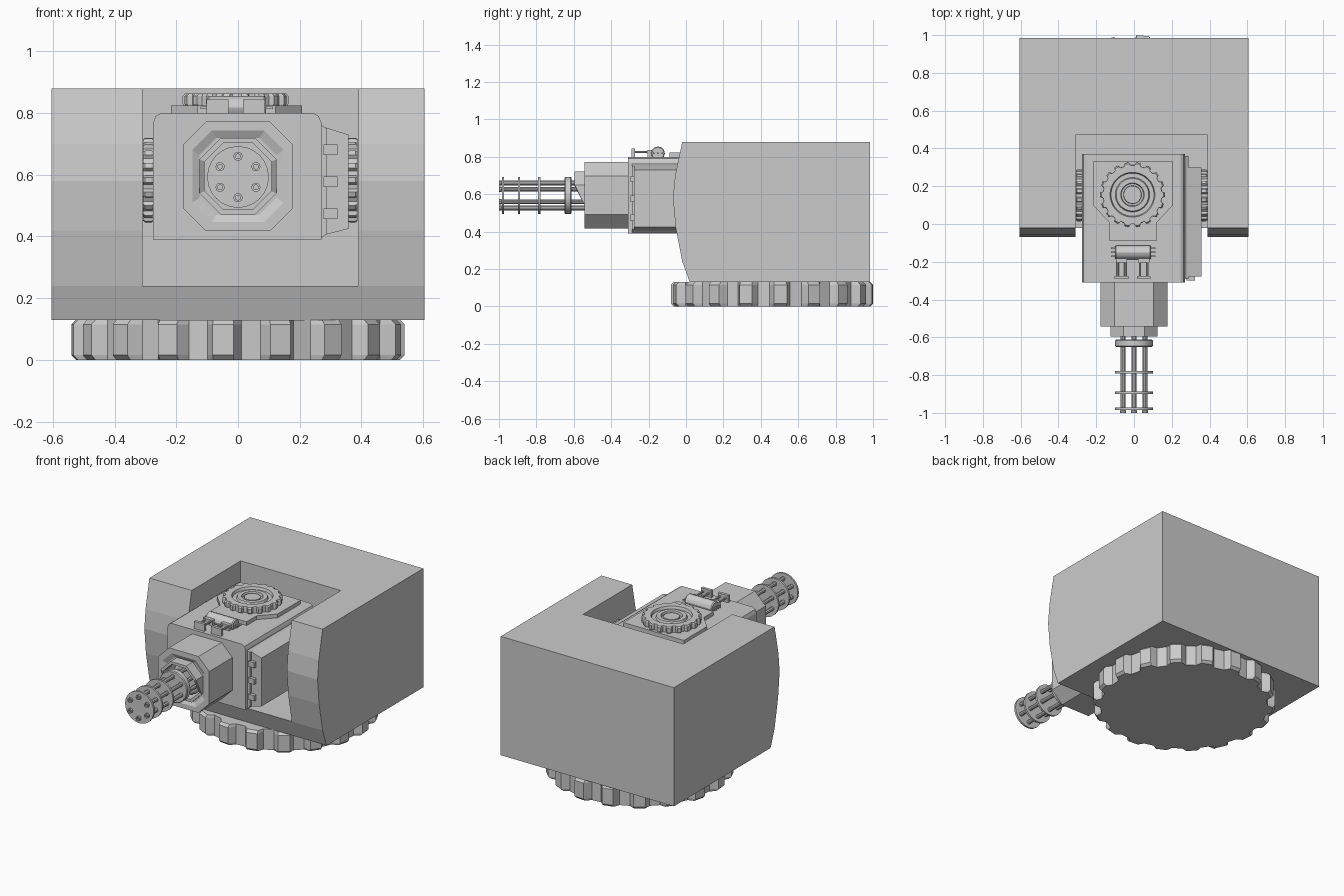
import bpy, bmesh
from math import sin, cos, pi
from mathutils import Vector, Matrix

if "Cube" in bpy.data.objects:
    bpy.data.objects.remove(bpy.data.objects["Cube"])


def loft(name, rings, closed=False):
    """Skin a list of equal-length 3D rings; cap the ends or close the loop."""
    bm = bmesh.new()
    vs = [[bm.verts.new(p) for p in r] for r in rings]
    n = len(rings[0])
    pairs = list(zip(vs, vs[1:])) + ([(vs[-1], vs[0])] if closed else [])
    for a, b in pairs:
        for i in range(n):
            j = (i + 1) % n
            bm.faces.new((a[i], a[j], b[j], b[i]))
    if not closed:
        bm.faces.new(vs[0])
        bm.faces.new(vs[-1])
    bmesh.ops.recalc_face_normals(bm, faces=bm.faces)
    me = bpy.data.meshes.new(name)
    bm.to_mesh(me)
    bm.free()
    ob = bpy.data.objects.new(name, me)
    bpy.context.collection.objects.link(ob)
    return ob


def put(axis, u, v, w):
    return {'x': (w, u, v), 'y': (u, w, v), 'z': (u, v, w)}[axis]


def prism(name, pts, axis, a, b):
    return loft(name, [[put(axis, u, v, w) for u, v in pts] for w in (a, b)])


def box(name, x0, x1, y0, y1, z0, z1):
    return prism(name, [(x0, y0), (x1, y0), (x1, y1), (x0, y1)], 'z', z0, z1)


def lathe(name, axis, cu, cv, prof, n=16, smooth=True):
    """Round part along an axis; prof is (radius, position) pairs."""
    ob = loft(name, [[put(axis, cu + r * cos(2 * pi * i / n), cv + r * sin(2 * pi * i / n), w)
                      for i in range(n)] for r, w in prof])
    if smooth:
        bpy.ops.object.select_all(action='DESELECT')
        ob.select_set(True)
        bpy.context.view_layer.objects.active = ob
        bpy.ops.object.shade_smooth_by_angle()
    return ob


def gear(name, axis, cu, cv, prof, teeth=18, phase=0.0):
    """Toothed wheel; prof is (root radius, tip radius, position)."""
    steps = [(-.32, 0), (-.18, 1), (.18, 1), (.32, 0)]
    rings = []
    for root, tip, w in prof:
        ring = []
        for t in range(teeth):
            for f, k in steps:
                a = phase + (t + f) * 2 * pi / teeth
                r = tip if k else root
                ring.append(put(axis, cu + r * cos(a), cv + r * sin(a), w))
        rings.append(ring)
    return loft(name, rings)


def octa(r, c, y, zc=.595):
    pts = [(r, -r + c), (r, r - c), (r - c, r), (c - r, r),
           (-r, r - c), (-r, c - r), (c - r, -r), (r - c, -r)]
    return [(u, y, zc + v) for u, v in pts]


# outer housing with bowed front, slotted for the gun
side = [(.02, .13), (-.02, .24), (-.055, .42), (-.07, .58), (-.058, .70), (-.02, .88),
        (.985, .88), (.985, .13)]
housing = prism("housing", side, 'x', -.605, .605)
cutter = box("slot_cutter", -.31, .39, -.5, .47, .24, 1.2)
cutter.hide_render = True
mod = housing.modifiers.new("slot", 'BOOLEAN')
mod.object, mod.operation, mod.solver = cutter, 'DIFFERENCE', 'EXACT'
bpy.context.view_layer.objects.active = housing
bpy.ops.object.modifier_apply(modifier="slot")
bpy.data.objects.remove(cutter)

# turning base and pivot wheels
gear("base_gear", 'z', 0, .46, [(.495, .525, 0), (.495, .54, .015), (.495, .54, .115),
                                (.495, .525, .13)], phase=pi / 2 - .09)


def pivot(name, axis, cu, cv, r, w0, w1):
    d = w1 - w0
    gear(name, axis, cu, cv, [(r * .91, r * .97, w0), (r * .91, r, w0 + d * .2), (r * .91, r, w0 + d * .8),
                              (r * .9, r * .96, w1), (r * .69, r * .69, w1), (r * .66, r * .66, w1 - d * .4),
                              (r * .53, r * .53, w1 - d * .4), (r * .5, r * .5, w1 - d * .1),
                              (r * .36, r * .36, w1 - d * .1), (r * .34, r * .34, w1 - d * .5),
                              (r * .28, r * .28, w1 - d * .5), (r * .27, r * .27, w1 - d * .2)])


pivot("top_pivot_gear", 'z', -.008, .155, .172, .822, .863)
pivot("left_pivot_gear", 'x', .152, .583, .138, -.273, -.308)
pivot("right_pivot_gear", 'x', .152, .583, .138, .355, .388)

# gun body
prism("gun_body", [(-.275, .39), (.27, .39), (.27, .77), (.262, .79), (.245, .80),
                   (-.25, .80), (-.267, .79), (-.275, .77)], 'y', -.31, .37)

# ammunition box on the right, with clips on its front edge
prism("side_skirt", [(.265, .39), (.288, .41), (.288, .75), (.265, .765)], 'y', -.29, .36)
prism("side_box", [(.28, .405), (.358, .425), (.358, .73), (.28, .755)], 'y', -.278, .30)
for z in (.473, .577, .681):
    box("box_clip", .278, .322, -.298, -.27, z - .017, z + .017)

# top plate under the pivot
prism("top_plate", [(-.217, .33), (.207, .33), (.207, .10), (.122, .01), (.122, -.088),
                    (-.132, -.088), (-.132, .01), (-.217, .10)], 'z', .79, .824)

# recoil cylinder with twin rods
lathe("recoil_cylinder", 'x', -.15, .818, [(.032, -.1), (.037, -.094), (.037, .085), (.032, .091)], 12)
for k in (-.022, 0, .022):
    box("cylinder_pin", -.122, .113, -.154 + k, -.146 + k, .814, .822)
for x in (-.066, .052):
    for s in (-.02, .02):
        lathe("recoil_rod", 'y', x + s, .825, [(.006, -.285), (.006, -.17)], 8)
    box("rod_block", x - .036, x + .036, -.292, -.274, .795, .845)
    box("rod_bridge", x - .03, x + .03, -.205, -.18, .795, .835)

# octagonal barrel shroud with stepped recess
loft("barrel_shroud", [octa(.178, .075, -.30), octa(.178, .075, -.542), octa(.148, .063, -.542),
                       octa(.125, .055, -.53), octa(.108, .048, -.53), octa(.108, .048, -.42)])

# hood: long over the top, short below


def hood_ring(r, c):
    return [(x, -.595 if z > .595 else -.542, z) for x, y, z in octa(r, c, 0)]


loft("shroud_hood", [octa(.125, .07, -.525), hood_ring(.125, .07),
                     hood_ring(.108, .06), octa(.108, .06, -.525)], closed=True)

# rotating barrel cluster
ZC = .593
lathe("barrel_hub", 'y', 0, ZC, [(.1, -.44), (.1, -.50), (.085, -.51)], 24)
lathe("barrel_collar", 'y', 0, ZC, [(.095, -.612), (.1, -.617), (.1, -.645), (.095, -.65)], 24)
for y in (-.978, -.893, -.785):
    lathe("barrel_disc", 'y', 0, ZC, [(.1, y - .006), (.1, y + .006)], 24)
for i in range(6):
    a = pi / 2 + i * pi / 3
    lathe("barrel", 'y', .067 * cos(a), ZC + .067 * sin(a),
          [(.013, -.48), (.013, -.985), (.015, -.987), (.015, -1.0), (.008, -1.0), (.008, -.97)], 10)
